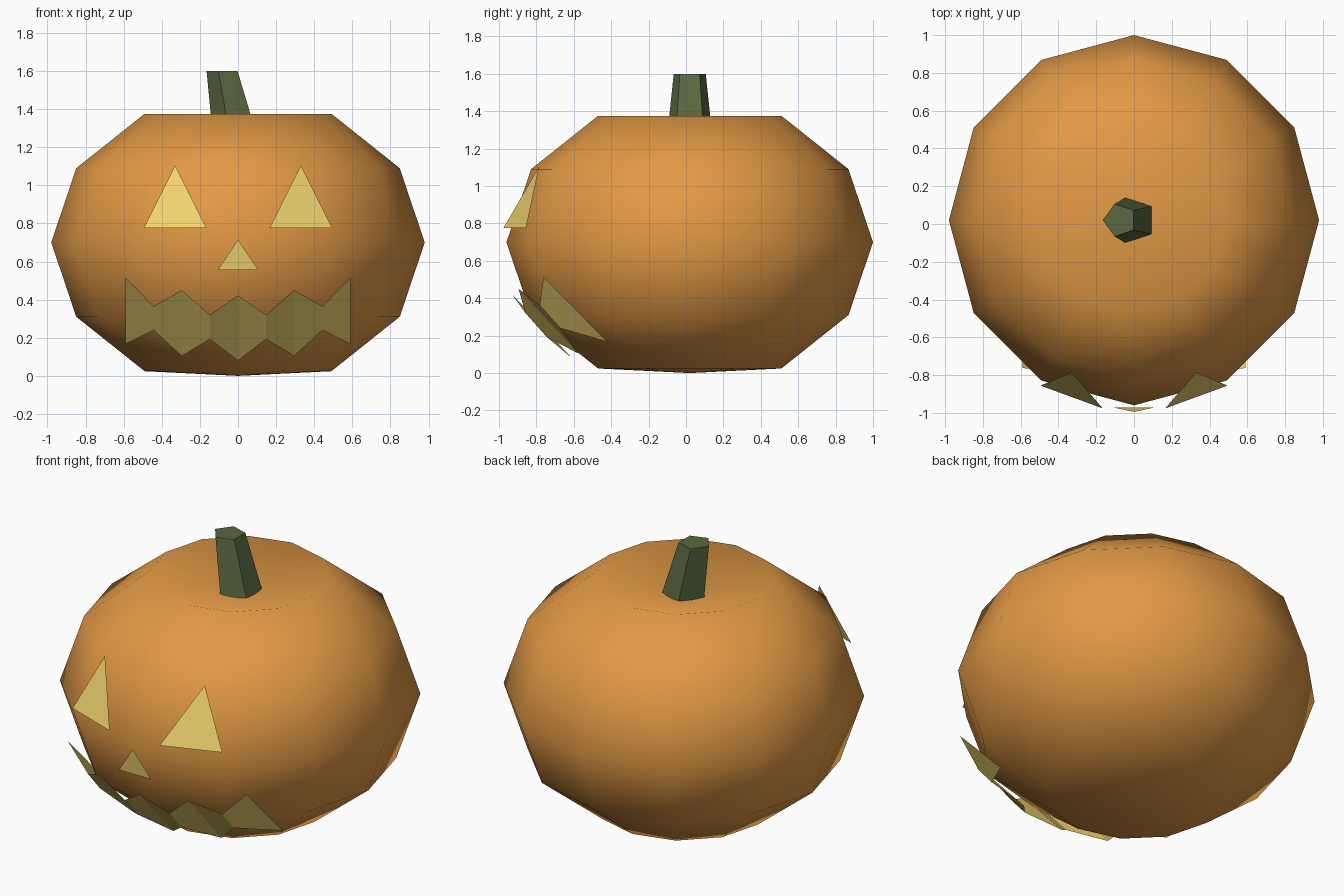
import bpy
from math import sin, cos, pi, sqrt

if "Cube" in bpy.data.objects:
    bpy.data.objects.remove(bpy.data.objects["Cube"])

CY, CZ, R, H = 0.02, 0.70, 0.98, 0.78   # body centre and radii


def material(name, rgb):
    m = bpy.data.materials.new(name)
    m.diffuse_color = (*rgb, 1)
    m.use_nodes = True
    m.node_tree.nodes["Principled BSDF"].inputs["Base Color"].default_value = m.diffuse_color
    return m


def add_mesh(name, verts, faces, mat, smooth=False):
    me = bpy.data.meshes.new(name)
    me.from_pydata(verts, [], faces)
    me.materials.append(mat)
    me.polygons.foreach_set("use_smooth", [smooth] * len(faces))
    me.update()
    ob = bpy.data.objects.new(name, me)
    bpy.context.collection.objects.link(ob)
    return ob


def ring(n, r, x, y, z, start=0.0):
    return [(x + r * cos(start + 2 * pi * i / n), y + r * sin(start + 2 * pi * i / n), z)
            for i in range(n)]


def bands(n, rings):
    return [(k * n + i, k * n + (i + 1) % n, (k + 1) * n + (i + 1) % n, (k + 1) * n + i)
            for k in range(rings - 1) for i in range(n)]


def on_skin(x, z):
    """Point just in front of the rounded skin."""
    d = sqrt(max(0, 1 - (x / R) ** 2 - ((z - CZ) / H) ** 2))
    return (x, CY - 0.035 - R * d, z)


orange = material("orange_skin", (0.76, 0.32, 0.06))
green = material("green_stem", (0.10, 0.14, 0.05))
glow = material("yellow_glow", (0.88, 0.66, 0.16))

# Body: 12-sided squashed sphere with pushed-in poles
N = 12
verts = []
for k in range(-2, 3):
    a = k * pi / 6
    verts += ring(N, R * cos(a), 0, CY, CZ + H * sin(a))
faces = bands(N, 5)
bottom, top = len(verts), len(verts) + 1
verts += [(0, CY, 0.0), (0, CY, 1.255)]
for i in range(N):
    j = (i + 1) % N
    faces += [(j, i, bottom), (4 * N + i, 4 * N + j, top)]
add_mesh("pumpkin_body", verts, faces, orange, smooth=True)

# Stem: leaning, tapered five-sided post
sv = ring(5, 0.13, 0, CY, 1.24, pi) + ring(5, 0.09, -0.075, CY, 1.60, pi)
add_mesh("stem", sv, bands(5, 2) + [(4, 3, 2, 1, 0), (5, 6, 7, 8, 9)], green)

# Eyes and nose: single triangles
for side, cx in (("left", -0.33), ("right", 0.33)):
    add_mesh(side + "_eye", [on_skin(cx - 0.165, 0.775), on_skin(cx + 0.165, 0.775),
                             on_skin(cx, 1.105)], [(0, 1, 2)], glow)
add_mesh("nose", [on_skin(-0.107, 0.555), on_skin(0.107, 0.555), on_skin(0, 0.715)],
         [(0, 1, 2)], glow)

# Mouth: zigzag strip, half profile (top z, bottom z) mirrored about the middle
half = [(0.515, 0.167), (0.365, 0.24), (0.45, 0.104), (0.32, 0.193), (0.423, 0.08)]
profile = half + half[-2::-1]
mv = []
for i, (zt, zb) in enumerate(profile):
    x = -0.59 + i * 1.18 / 8
    mv += [on_skin(x, zb), on_skin(x, zt)]
add_mesh("mouth", mv, [(2 * i, 2 * i + 2, 2 * i + 3, 2 * i + 1) for i in range(8)], glow)
